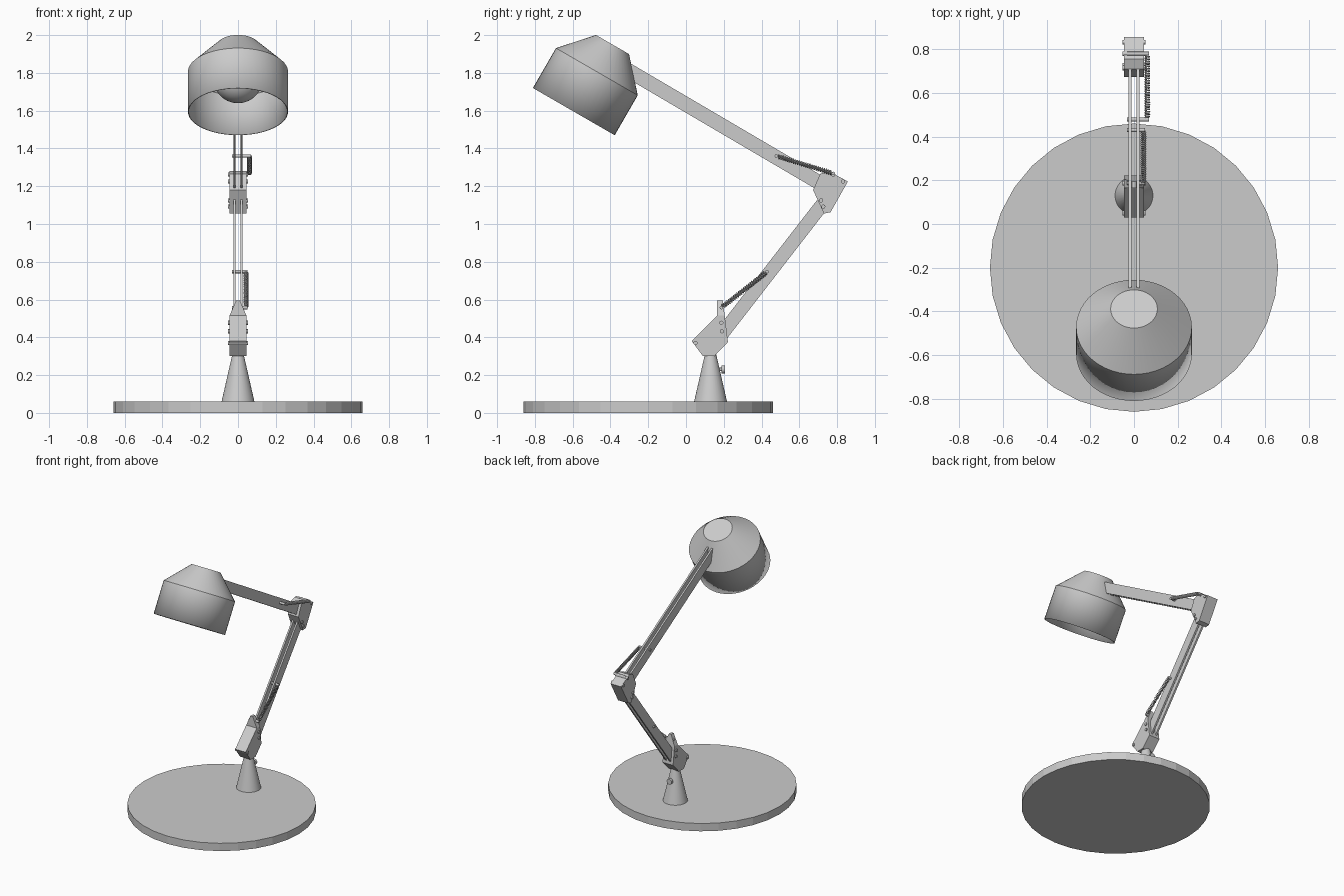
import bpy, bmesh, math
from mathutils import Vector, Matrix

if "Cube" in bpy.data.objects:
    bpy.data.objects.remove(bpy.data.objects["Cube"])


def finish(name, bm, smooth=None):
    bmesh.ops.recalc_face_normals(bm, faces=bm.faces)
    me = bpy.data.meshes.new(name)
    bm.to_mesh(me)
    bm.free()
    ob = bpy.data.objects.new(name, me)
    bpy.context.collection.objects.link(ob)
    if smooth:
        bpy.ops.object.select_all(action='DESELECT')
        ob.select_set(True)
        bpy.context.view_layer.objects.active = ob
        bpy.ops.object.shade_smooth_by_angle(angle=math.radians(smooth))
    return ob


def prism(name, pts, x0, x1):
    """Side profile of (y, z) points extruded between x0 and x1."""
    bm = bmesh.new()
    f = bm.faces.new([bm.verts.new((x0, y, z)) for y, z in pts])
    ext = bmesh.ops.extrude_face_region(bm, geom=[f])['geom']
    moved = [v for v in ext if isinstance(v, bmesh.types.BMVert)]
    bmesh.ops.translate(bm, verts=moved, vec=(x1 - x0, 0, 0))
    return finish(name, bm)


def rod(name, a, b, r1, r2=None, sides=12, smooth=40):
    """Cylinder or cone frustum from a to b."""
    a, b = Vector(a), Vector(b)
    bm = bmesh.new()
    rot = (b - a).to_track_quat('Z', 'Y').to_matrix().to_4x4()
    bmesh.ops.create_cone(bm, cap_ends=True, segments=sides, radius1=r1,
                          radius2=r1 if r2 is None else r2, depth=(b - a).length,
                          matrix=Matrix.Translation((a + b) / 2) @ rot)
    return finish(name, bm, smooth)


def arm(name, a, b, width):
    """Pair of flat parallel bars between two (y, z) points."""
    a, b = Vector(a), Vector(b)
    d = (b - a).normalized()
    n = Vector((-d.y, d.x)) * width / 2
    for side, s in (("left", -1), ("right", 1)):
        prism(f"{name}_{side}", [a - n, b - n, b + n, a + n], s * 0.012, s * 0.025)


def spring(name, a, b, turns=26, radius=0.010, wire=0.0038):
    """Coil with straight ends from a to b."""
    a, b = Vector(a), Vector(b)
    q = (b - a).to_track_quat('Z', 'Y')
    length = (b - a).length
    steps = turns * 8
    cu = bpy.data.curves.new(name, 'CURVE')
    cu.dimensions = '3D'
    cu.bevel_depth = wire
    cu.bevel_resolution = 1
    cu.use_fill_caps = True
    sp = cu.splines.new('POLY')
    sp.points.add(steps + 2)
    pts = [a]
    for i in range(steps + 1):
        t = i / 8 * math.tau
        pts.append(a + q @ Vector((radius * math.cos(t), radius * math.sin(t),
                                   length * (0.03 + 0.94 * i / steps))))
    pts.append(b)
    for p, co in zip(sp.points, pts):
        p.co = (*co, 1)
    ob = bpy.data.objects.new(name, cu)
    bpy.context.collection.objects.link(ob)
    bpy.ops.object.select_all(action='DESELECT')
    ob.select_set(True)
    bpy.context.view_layer.objects.active = ob
    bpy.ops.object.convert(target='MESH')


def lathe(name, profile, matrix, segs=48, smooth=25):
    """Revolve (radius, height) points about z, then place with matrix."""
    bm = bmesh.new()
    vs = [bm.verts.new((r, 0, h)) for r, h in profile]
    es = [bm.edges.new(p) for p in zip(vs, vs[1:])]
    bmesh.ops.spin(bm, geom=vs + es, cent=(0, 0, 0), axis=(0, 0, 1),
                   angle=math.tau, steps=segs)
    bmesh.ops.remove_doubles(bm, verts=bm.verts, dist=0.0005)
    bmesh.ops.transform(bm, matrix=matrix, verts=bm.verts)
    return finish(name, bm, smooth)


# Base disc, cone post and its clamp screw
rod("base", (0, -0.2, 0), (0, -0.2, 0.06), 0.66, sides=32, smooth=None)
rod("post", (0, 0.13, 0.06), (0, 0.13, 0.31), 0.087, 0.03, sides=32)
rod("clamp_screw", (0, 0.15, 0.23), (0, 0.19, 0.23), 0.009)
rod("clamp_knob", (0, 0.188, 0.23), (0, 0.206, 0.23), 0.021, sides=16)

# Lower bracket with a tapered tab
prism("lower_bracket", [(0.03, 0.38), (0.165, 0.515), (0.205, 0.515), (0.222, 0.375),
                        (0.15, 0.30), (0.09, 0.30)], -0.045, 0.045)
tab = prism("spring_tab", [(0.165, 0.515), (0.165, 0.595), (0.195, 0.595),
                           (0.205, 0.515)], -0.045, 0.045)
for v in tab.data.vertices:
    if v.co.z > 0.55:
        v.co.x *= 0.22

# Elbow bracket
prism("elbow_bracket", [(0.673, 1.18), (0.71, 1.265), (0.755, 1.28), (0.857, 1.225),
                        (0.765, 1.062), (0.73, 1.055)], -0.045, 0.045)

# Twin-bar arms
arm("lower_arm", (0.18, 0.405), (0.735, 1.121), 0.072)
arm("upper_arm", (0.74, 1.199), (-0.33, 1.827), 0.077)

# Bracket bolts
for i, (y, z) in enumerate([(0.05, 0.37), (0.187, 0.477), (0.19, 0.432), (0.715, 1.125),
                            (0.727, 1.092), (0.832, 1.225)]):
    rod(f"bolt_{i + 1}", (-0.053, y, z), (0.053, y, z), 0.011)

# Springs and the pins that carry them
for name, x, a, b in (("lower_spring", 0.043, (0.187, 0.557), (0.43, 0.748)),
                      ("upper_spring", 0.061, (0.478, 1.36), (0.78, 1.268))):
    spring(name, (x, *a), (x, *b))
    for end, p in (("front", a), ("back", b)):
        rod(f"{name}_{end}_pin", (-0.033, *p), (x + 0.008, *p), 0.009)
rod("elbow_spring_boss", (-0.053, 0.78, 1.262), (0.053, 0.78, 1.262), 0.011)

# Lamp head: tilted shade and bulb
tilt = (Matrix.Translation((0, -0.594, 1.595)) @ Matrix.Rotation(math.radians(-30), 4, 'X')
        @ Matrix.Diagonal((1.06, 1, 1, 1)))
shade = lathe("shade", [(0, 0.41), (0.101, 0.41), (0.25, 0.244), (0.25, 0)], tilt)
sol = shade.modifiers.new("thickness", 'SOLIDIFY')
sol.thickness = 0.005
sol.offset = -1
bulb = [(0.12 * math.sin(t), 0.19 - 0.12 * math.cos(t))
        for t in (math.radians(a) for a in range(0, 151, 10))]
lathe("bulb", bulb + [(0.05, 0.33), (0.05, 0.40)], tilt, segs=32, smooth=50)
